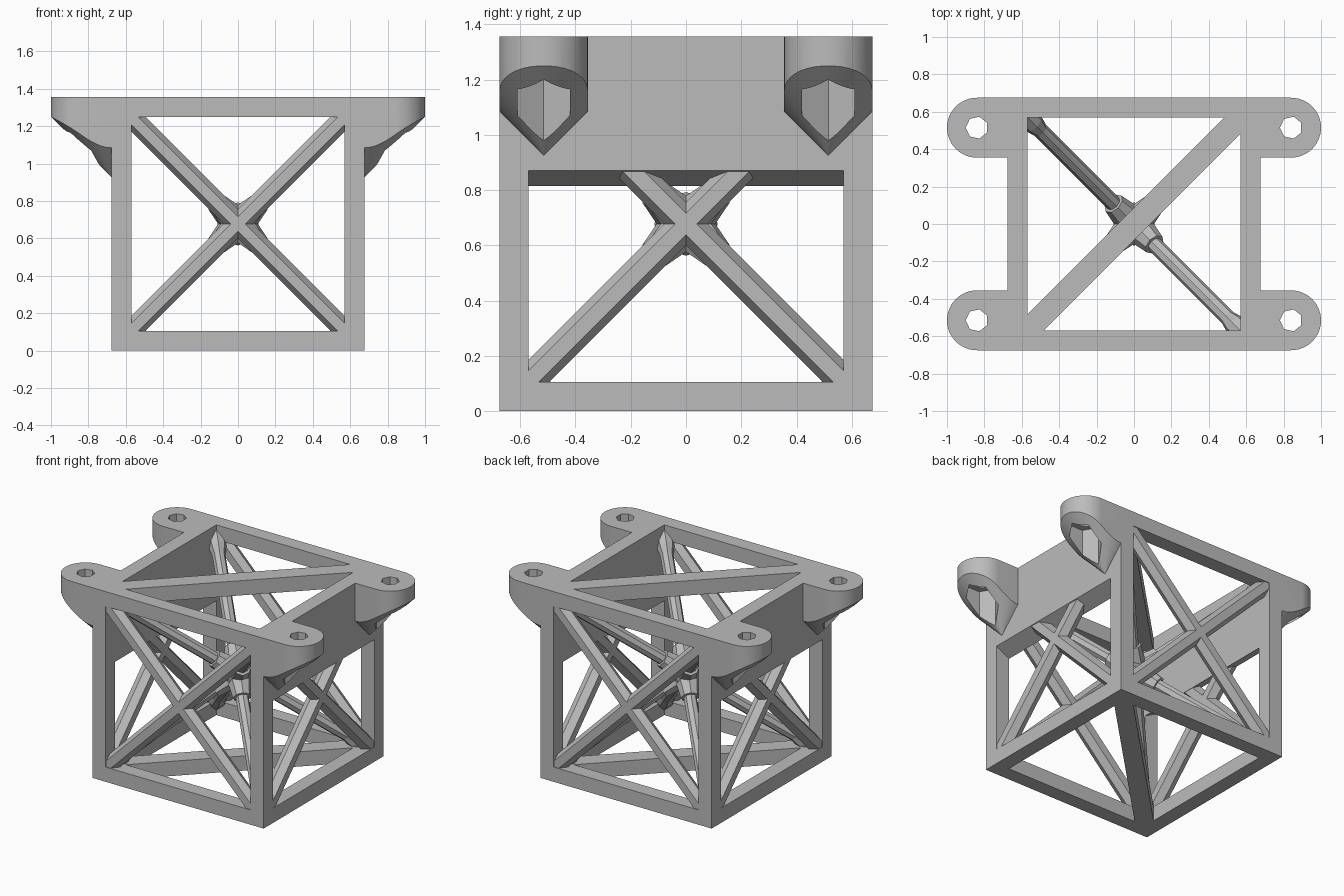
import bpy, bmesh, math
from mathutils import Vector

if "Cube" in bpy.data.objects:
    bpy.data.objects.remove(bpy.data.objects["Cube"], do_unlink=True)

grey = bpy.data.materials.new("light grey")
grey.use_nodes = True
grey.diffuse_color = (0.5, 0.5, 0.5, 1)
grey.node_tree.nodes["Principled BSDF"].inputs["Base Color"].default_value = (0.5, 0.5, 0.5, 1)

HALF, INNER, TOP, BAR = 0.675, 0.57, 1.355, 0.105
MID = TOP / 2
CENTRE = Vector((0, 0, MID))


def finish(name, bm):
    bmesh.ops.recalc_face_normals(bm, faces=bm.faces)
    mesh = bpy.data.meshes.new(name)
    bm.to_mesh(mesh)
    bm.free()
    mesh.materials.append(grey)
    obj = bpy.data.objects.new(name, mesh)
    bpy.context.collection.objects.link(obj)
    return obj


def prism(name, points, depth):
    """Extrude a flat outline of 3D points along a vector."""
    bm = bmesh.new()
    face = bm.faces.new([bm.verts.new(p) for p in points])
    side = bmesh.ops.extrude_face_region(bm, geom=[face])["geom"]
    moved = [v for v in side if isinstance(v, bmesh.types.BMVert)]
    bmesh.ops.translate(bm, verts=moved, vec=Vector(depth))
    return finish(name, bm)


def box(name, x, y, z):
    outline = [(-x, -y, z[0]), (x, -y, z[0]), (x, y, z[0]), (-x, y, z[0])]
    return prism(name, outline, (0, 0, z[1] - z[0]))


def rod(name, start, axis, up, stations, sides=6):
    """Many-sided rod through (distance, radius) stations along an axis."""
    axis = Vector(axis).normalized()
    u = axis.cross(Vector(up)).normalized()
    w = axis.cross(u)
    bm = bmesh.new()
    rings = []
    for d, r in stations:
        turns = [2 * math.pi * i / sides for i in range(sides)]
        rings.append([bm.verts.new(Vector(start) + axis * d + (u * math.cos(a) + w * math.sin(a)) * r)
                      for a in turns])
    for a, b in zip(rings, rings[1:]):
        for i in range(sides):
            j = (i + 1) % sides
            bm.faces.new((a[i], a[j], b[j], b[i]))
    bm.faces.new(rings[0])
    bm.faces.new(rings[-1])
    return finish(name, bm)


def combine(obj, tool, operation="DIFFERENCE"):
    mod = obj.modifiers.new("cut", "BOOLEAN")
    mod.operation, mod.solver, mod.object = operation, "EXACT", tool
    bpy.context.view_layer.objects.active = obj
    bpy.ops.object.modifier_apply(modifier=mod.name)
    bpy.data.objects.remove(tool, do_unlink=True)


# Cube frame, opened through front and back, top and bottom
frame = box("frame", HALF, HALF, (0, TOP))
combine(frame, box("front_opening", INNER, 1, (BAR, TOP - BAR)))
combine(frame, box("top_opening", INNER, INNER, (-1, 2)))

# Low side openings with a sloping upper edge under the side panels
for s in (-1, 1):
    outline = [(0.5 * s, -INNER, BAR), (0.7 * s, -INNER, BAR),
               (0.7 * s, -INNER, 0.883), (0.5 * s, -INNER, 0.778)]
    combine(frame, prism("side_opening", outline, (0, 2 * INNER, 0)))

# Mounting ears: rounded tabs on a conical underside, with bolt hole and nut pocket
EAR_X, EAR_Y, EAR_R = 0.84, 0.515, 0.16
for sx, side in ((1, "left"), (-1, "right")):
    for sy, end in ((-1, "front"), (1, "back")):
        y = EAR_Y * sy
        arc = [math.pi * (i / 24 - 0.5) for i in range(25)]
        outline = [(0.66 * sx, y - EAR_R, 0.9)]
        outline += [((EAR_X + EAR_R * math.cos(a)) * sx, y + EAR_R * math.sin(a), 0.9) for a in arc]
        outline += [(0.66 * sx, y + EAR_R, 0.9)]
        ear = prism(f"{side}_{end}_ear", outline, (0, 0, TOP - 0.9))
        cone = rod("ear_cone", (HALF * sx, y, 0.925), (0, 0, 1), (0, 1, 0),
                   [(0, 0.0005), (0.6, 0.6)], 64)
        combine(ear, cone, "INTERSECT")
        centre = (EAR_X * sx, y, 0.5)
        combine(ear, rod("nut_pocket", centre, (0, 0, 1), (0, 1, 0), [(0, 0.11), (0.75, 0.11)]))
        combine(ear, rod("bolt_hole", centre, (0, 0, 1), (0, 1, 0), [(0, 0.06), (1, 0.06)], 7))
        bpy.ops.object.select_all(action="DESELECT")
        ear.select_set(True)
        bpy.context.view_layer.objects.active = ear
        bpy.ops.object.shade_smooth_by_angle(angle=math.radians(25))

# Flat diagonal bars, flush with the top and the bottom
for name, z in (("top_brace", TOP - BAR), ("bottom_brace", 0)):
    e, h = 0.6, 0.043
    outline = [(-e - h, -e + h, z), (-e + h, -e - h, z), (e + h, e - h, z), (e - h, e + h, z)]
    prism(name, outline, (0, 0, BAR))

# Crossed six-sided bars in the four upright faces
REACH = 0.6
LAYER = (HALF + INNER) / 2
for s in (-1, 1):
    for lean in (-1, 1):
        length = 2 * REACH * math.sqrt(2)
        stations = [(0, 0.055), (length, 0.055)]
        rod("front_brace" if s < 0 else "back_brace", (-REACH * lean, LAYER * s, MID - REACH),
            (lean, 0, 1), (0, 1, 0), stations)
        rod("left_brace" if s > 0 else "right_brace", (LAYER * s, -REACH * lean, MID - REACH),
            (0, lean, 1), (1, 0, 0), stations)

# Inner struts from the centre to all eight corners, flared at both ends
for sx in (-1, 1):
    for sy in (-1, 1):
        for sz in (-1, 1):
            rod("inner_strut", CENTRE, (sx, sy, sz), (0, 0, 1),
                [(0, 0.09), (0.19, 0.06), (0.191, 0.043), (0.87, 0.043), (0.94, 0.06), (1.04, 0.06)], 8)

# Centre hub
hub = bmesh.new()
bmesh.ops.create_icosphere(hub, subdivisions=2, radius=0.115)
finish("centre_hub", hub).location = CENTRE
